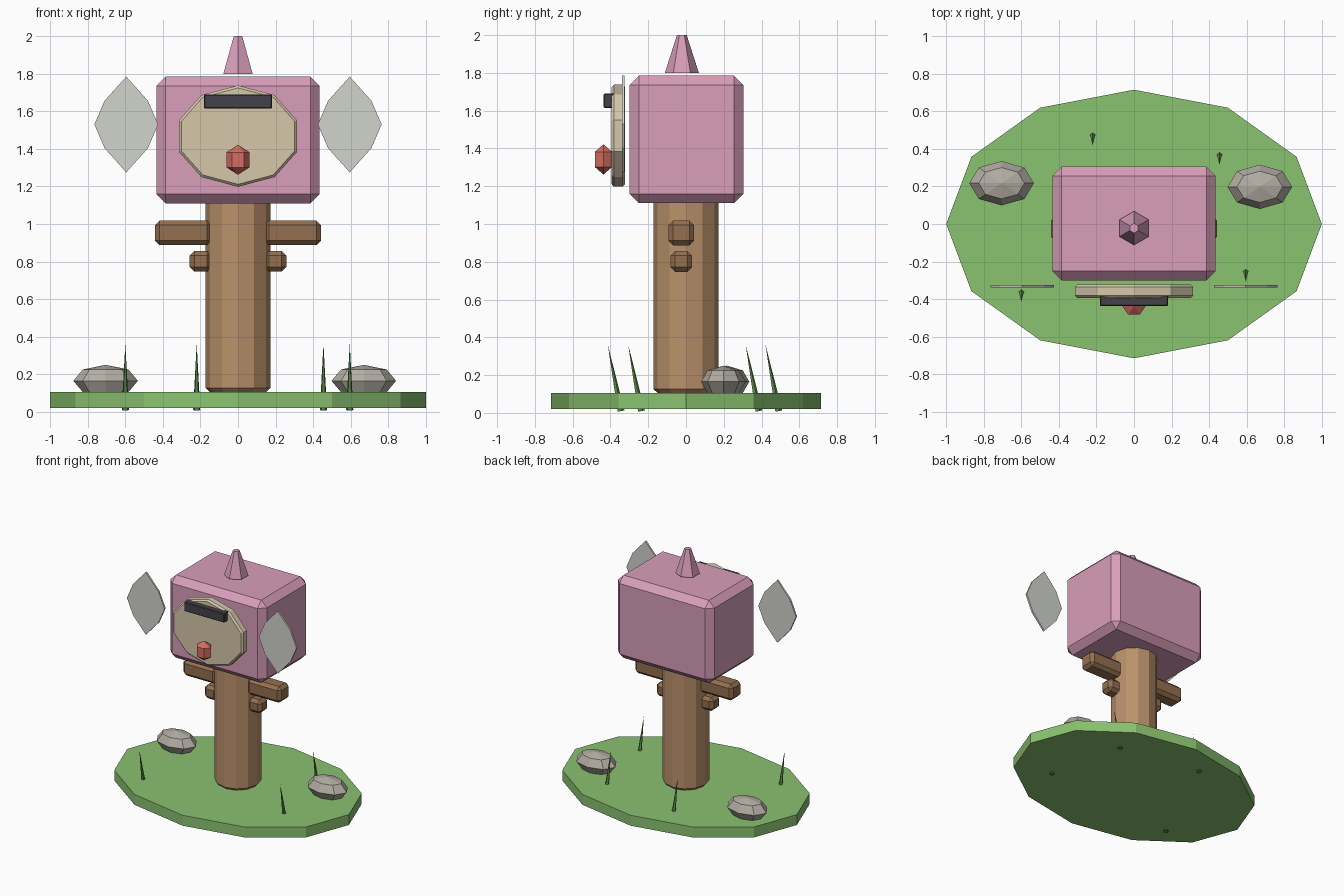
import bpy, bmesh
from math import pi, radians, sin, cos
from mathutils import Matrix, Vector

if "Cube" in bpy.data.objects:
    bpy.data.objects.remove(bpy.data.objects["Cube"], do_unlink=True)


def material(name, *srgb):
    lin = [c / 12.92 if c < 0.04 else ((c + 0.055) / 1.055) ** 2.4 for c in srgb]
    mat = bpy.data.materials.new(name)
    mat.use_nodes = True
    mat.diffuse_color = (*lin, 1)
    mat.node_tree.nodes["Principled BSDF"].inputs["Base Color"].default_value = (*lin, 1)
    return mat


pink = material("pink", 0.85, 0.62, 0.73)
green = material("grass green", 0.54, 0.76, 0.44)
dark_green = material("dark green", 0.36, 0.54, 0.28)
brown = material("trunk brown", 0.73, 0.57, 0.42)
dark_brown = material("branch brown", 0.58, 0.44, 0.31)
tan = material("tan", 0.84, 0.78, 0.67)
charcoal = material("charcoal", 0.27, 0.26, 0.29)
red = material("red", 0.84, 0.43, 0.38)
stone = material("stone grey", 0.70, 0.68, 0.64)
pale = material("pale grey", 0.82, 0.83, 0.80)


def finish(name, bm, mat, location, bevel=0):
    bmesh.ops.recalc_face_normals(bm, faces=bm.faces)
    mesh = bpy.data.meshes.new(name)
    bm.to_mesh(mesh)
    bm.free()
    mesh.materials.append(mat)
    obj = bpy.data.objects.new(name, mesh)
    bpy.context.collection.objects.link(obj)
    obj.location = location
    if bevel:
        mod = obj.modifiers.new("bevel", "BEVEL")
        mod.width = bevel
        mod.segments = 1
        mod.limit_method = "ANGLE"
        mod.angle_limit = radians(50)
    return obj


def box(name, low, high, mat, bevel):
    low, high = Vector(low), Vector(high)
    bm = bmesh.new()
    bmesh.ops.create_cube(bm, size=1)
    bmesh.ops.scale(bm, vec=high - low, verts=bm.verts)
    return finish(name, bm, mat, (low + high) / 2, bevel)


def prism(name, sides, bottom, top, height, location, mat, scale=(1, 1, 1), tilt=0, bevel=0):
    # the first corner points along +y
    bm = bmesh.new()
    bmesh.ops.create_cone(bm, cap_ends=True, segments=sides, radius1=bottom,
                          radius2=top, depth=height)
    bmesh.ops.rotate(bm, matrix=Matrix.Rotation(pi / 2 if abs(bm.verts[:][0].co.x) > 1e-4 else 0, 3, "Z"),
                     verts=bm.verts)
    bmesh.ops.scale(bm, vec=scale, verts=bm.verts)
    bmesh.ops.rotate(bm, matrix=Matrix.Rotation(tilt, 3, "X"), verts=bm.verts)
    return finish(name, bm, mat, location, bevel)


def ball(name, segments, rings, size, location, mat, turn=0):
    bm = bmesh.new()
    bmesh.ops.create_uvsphere(bm, u_segments=segments, v_segments=rings, radius=1)
    bmesh.ops.rotate(bm, matrix=Matrix.Rotation(turn, 3, "Z"), verts=bm.verts)
    # fit the faceted ball to the wanted half sizes
    reach = [max(v.co[i] for v in bm.verts) for i in range(3)]
    bmesh.ops.scale(bm, vec=[s / r for s, r in zip(size, reach)], verts=bm.verts)
    return finish(name, bm, mat, location)


# ground and trunk
prism("ground", 12, 1, 1, 0.085, (0, 0, 0.0625), green, scale=(1, 0.715, 1))
prism("trunk", 12, 0.173, 0.173, 1.045, (0, 0, 0.6275), brown, bevel=0.022)

# head with its point
box("head", (-0.435, -0.3, 1.11), (0.435, 0.305, 1.785), pink, 0.05)
prism("head_point", 6, 0.09, 0.026, 0.2, (0, -0.022, 1.9), pink)

# face
prism("face_plate", 10, 0.27, 0.27, 0.072, (0, -0.358, 1.468), tan,
      scale=(1.226, 1, 1), tilt=pi / 2, bevel=0.013)
box("brow", (-0.182, -0.437, 1.615), (0.182, -0.375, 1.69), charcoal, 0.005)
ball("nose", 6, 3, (0.062, 0.046, 0.08), (0, -0.437, 1.342), red, turn=pi / 6)

for side, label in ((1, "left"), (-1, "right")):
    # ear plate
    bm = bmesh.new()
    outline = []
    for i in range(8):
        a = i * pi / 4
        shrink = (0.96, 0.70) if i % 2 else (1, 1)
        outline.append(bm.verts.new((0.17 * cos(a) * shrink[0], -0.007,
                                     0.255 * sin(a) * shrink[1])))
    face = bm.faces.new(outline)
    extruded = bmesh.ops.extrude_face_region(bm, geom=[face])["geom"]
    bmesh.ops.translate(bm, vec=(0, 0.014, 0),
                        verts=[g for g in extruded if isinstance(g, bmesh.types.BMVert)])
    finish(label + "_ear", bm, pale, (side * 0.595, -0.332, 1.53))

    # branches
    for part, reach, y, half, z in (("upper", 0.442, -0.025, 0.068, 0.953),
                                    ("lower", 0.257, -0.025, 0.057, 0.802)):
        ends = sorted((side * 0.14, side * reach))
        box(label + "_" + part + "_branch", (ends[0], y - half, z - half * 0.97),
            (ends[1], y + half, z + half * 0.97), dark_brown, 0.025)

# rocks
ball("left_rock", 8, 4, (0.172, 0.118, 0.085), (0.67, 0.198, 0.165), stone)
ball("right_rock", 8, 4, (0.172, 0.118, 0.085), (-0.705, 0.217, 0.165), stone)

# grass blades leaning forward
for i, (x, y) in enumerate(((-0.22, 0.455), (0.455, 0.35), (0.595, -0.272), (-0.6, -0.38))):
    prism("grass_blade_%d" % (i + 1), 5, 0.02, 0, 0.36, (x, y, 0.186), dark_green, tilt=radians(11))
